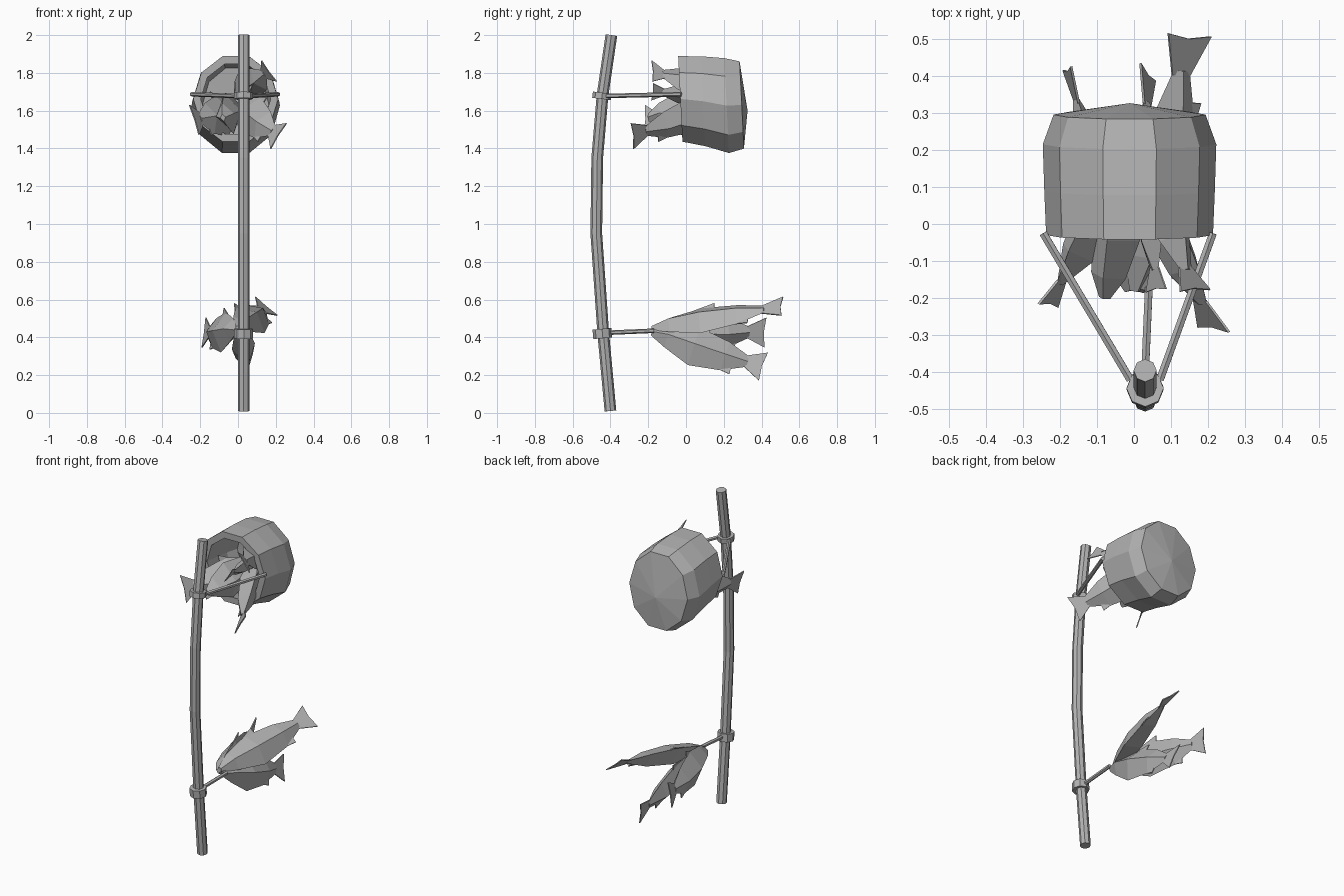
import bpy, bmesh, math
from mathutils import Vector as V

if "Cube" in bpy.data.objects:
    bpy.data.objects.remove(bpy.data.objects["Cube"])

mat = bpy.data.materials.new("plain grey")
mat.diffuse_color = (0.45, 0.45, 0.45, 1)
mat.use_nodes = True
mat.node_tree.nodes["Principled BSDF"].inputs["Base Color"].default_value = mat.diffuse_color


def finish(name, bm):
    bmesh.ops.recalc_face_normals(bm, faces=bm.faces)
    me = bpy.data.meshes.new(name)
    bm.to_mesh(me)
    bm.free()
    me.materials.append(mat)
    ob = bpy.data.objects.new(name, me)
    bpy.context.collection.objects.link(ob)
    return ob


def bridge(bm, loops):
    for a, b in zip(loops, loops[1:]):
        n = len(a)
        for i in range(n):
            bm.faces.new((a[i], a[(i + 1) % n], b[(i + 1) % n], b[i]))


def tube(name, pts, r, sides):
    """Capped tube through a list of points."""
    bm = bmesh.new()
    pts = [V(p) for p in pts]
    loops = []
    for i, p in enumerate(pts):
        d = (pts[min(i + 1, len(pts) - 1)] - pts[max(i - 1, 0)]).normalized()
        u = d.cross(V((1, 0.01, 0.02))).normalized()
        w = d.cross(u)
        loops.append([bm.verts.new(p + r * (math.cos(a) * u + math.sin(a) * w))
                      for a in (math.tau * k / sides for k in range(sides))])
    bridge(bm, loops)
    bm.faces.new(loops[0])
    bm.faces.new(loops[-1])
    return finish(name, bm)


def fish(name, head, tail, up, size=1.0, fins=True):
    """Low-poly fish from nose to tail tip, with flat tail and fins."""
    head, tail = V(head), V(tail)
    d = tail - head
    up = V(up)
    up = (up - up.project(d)).normalized()
    side = d.normalized().cross(up)

    def at(t, h, w=0.0):
        return head + d * t + up * h * size + side * w * size

    bm = bmesh.new()
    # diamond body stations: position, top, belly, half width
    loops = []
    for t, top, low, w in ((0, .016, -.02, .014), (.14, .06, -.058, .044),
                           (.38, .095, -.11, .06), (.66, .07, -.085, .045),
                           (.86, .028, -.028, .008)):
        mid = (top + low) / 2
        loops.append([bm.verts.new(at(t, h, x)) for h, x in
                      ((top, 0), (mid, w), (low, 0), (mid, -w))])
    bridge(bm, loops)
    bm.faces.new(loops[0])
    bm.faces.new(loops[-1])
    # tail and fins as thin plates
    plates = [((.84, .03), (1, .076), (.985, 0), (1, -.076), (.84, -.03))]
    if fins:
        plates += [((.26, .07), (.47, .118), (.47, .08)),
                   ((.6, -.08), (.74, -.09), (.74, -.04))]
    for pl in plates:
        ring = [[bm.verts.new(at(t, h, s)) for t, h in pl] for s in (-.003, .003)]
        bridge(bm, ring)
        for q in ring:
            bm.faces.new(q)
    finish(name, bm)


# carrying pole and its collars
tube("pole", [(.03, -.40, .01), (.03, -.438, .42), (.03, -.475, .95),
              (.03, -.47, 1.35), (.03, -.442, 1.68), (.03, -.395, 2.0)], .031, 8)
tube("lower_collar", [(.03, -.441, .395), (.03, -.445, .445)], .05, 8)
tube("upper_collar", [(.03, -.447, 1.662), (.03, -.443, 1.695)], .05, 8)

# straps
tube("lower_strap", [(.03, -.40, .425), (.04, -.17, .435)], .012, 6)
tube("left_strap", [(-.01, -.42, 1.678), (-.245, -.025, 1.687)], .012, 6)
tube("right_strap", [(.07, -.42, 1.678), (.213, -.025, 1.687)], .012, 6)

# basket: open barrel lying along y, inner wall, rim, outer wall
bm = bmesh.new()
loops = []
for y, z, rx, rz in ((.26, 1.635, .175, .20), (.19, 1.632, .20, .225),
                     (-.03, 1.662, .185, .195),
                     (-.03, 1.662, .225, .238), (.09, 1.65, .23, .25),
                     (.215, 1.627, .234, .264), (.295, 1.63, .205, .243)):
    ring = []
    for k in range(10):
        a = math.tau * k / 10
        dz = rz * math.sin(a)
        ring.append(bm.verts.new((-.012 + rx * math.cos(a), y - dz * .05, z + dz)))
    loops.append(ring)
bridge(bm, loops)
for ring, tip in ((loops[0], (-.012, .275, 1.62)), (loops[-1], (-.012, .326, 1.60))):
    c = bm.verts.new(tip)
    for i in range(10):
        bm.faces.new((ring[i], ring[(i + 1) % 10], c))
finish("basket", bm)

# fish hanging from the lower strap
fish("hanging_fish_right", (.0, -.18, .45), (.15, .51, .565), (-.77, 0, .63))
fish("hanging_fish_low", (.02, -.18, .43), (.037, .41, .245), (-.25, 0, 1), 1.05)
fish("hanging_fish_left", (-.01, -.18, .44), (-.18, .42, .425), (.15, 0, 1), 1.05)

# fish in the basket, tails out
fish("basket_fish_left", (.0, .2, 1.60), (-.232, -.22, 1.55), (-.35, 0, 1), 1.1)
fish("basket_fish_right", (-.02, .22, 1.66), (.215, -.285, 1.465), (.55, 0, 1), 1.05)
fish("basket_fish_top", (-.01, .22, 1.70), (.165, -.18, 1.81), (-.6, 0, .8), .9, False)
fish("basket_fish_small", (.03, .22, 1.68), (.06, -.18, 1.70), (.6, 0, 1), .7, False)
# one fish with its head out
fish("basket_fish_head_out", (-.08, -.2, 1.565), (.0, .24, 1.64), (-.2, 0, 1), 1.1, False)
